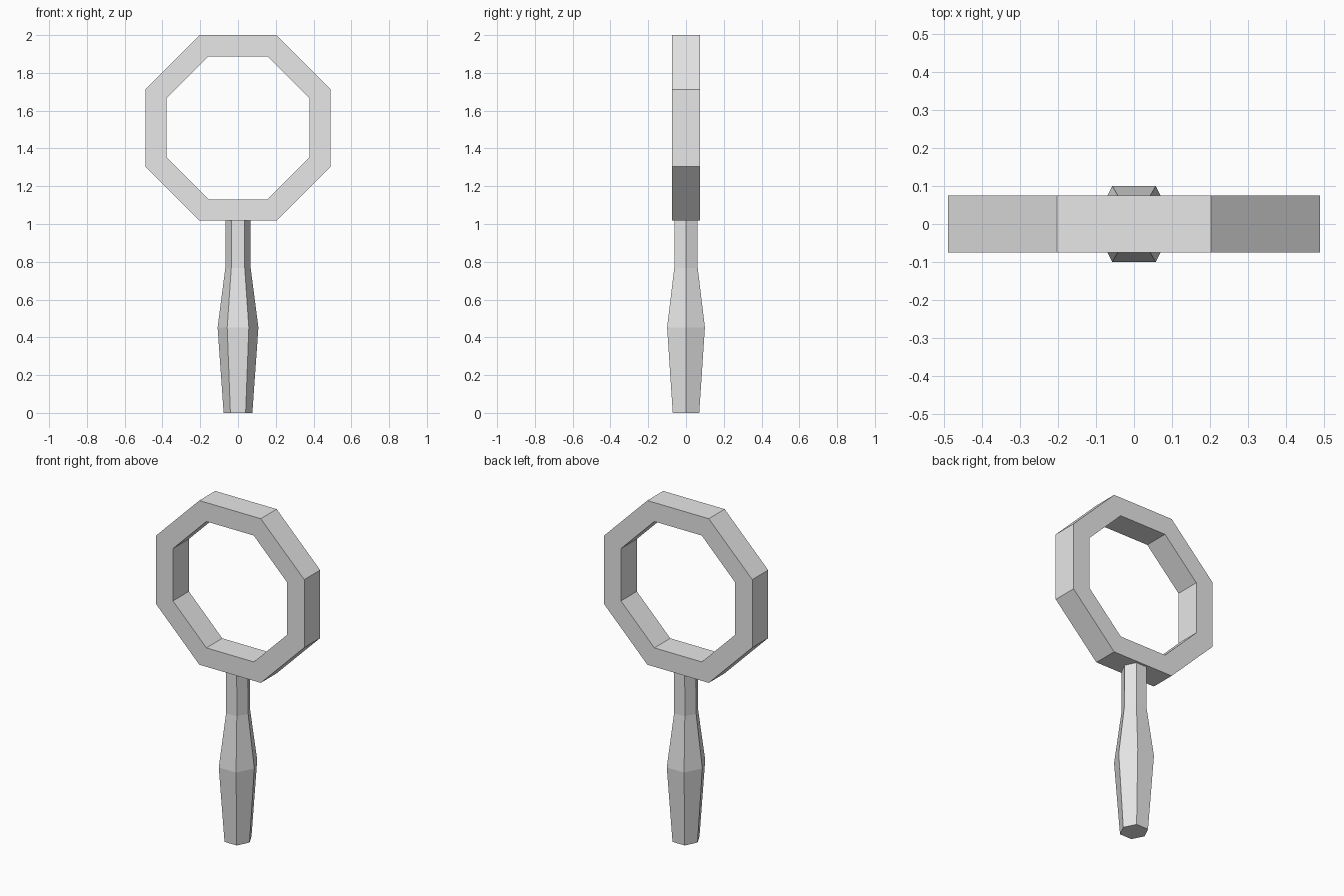
import bpy
import bmesh
from math import cos, sin, pi, radians

cube = bpy.data.objects.get("Cube")
if cube:
    bpy.data.objects.remove(cube, do_unlink=True)

grey = bpy.data.materials.new("plain_grey")
grey.use_nodes = True
grey.diffuse_color = (0.8, 0.8, 0.8, 1)
grey.node_tree.nodes["Principled BSDF"].inputs["Base Color"].default_value = (0.8, 0.8, 0.8, 1)


def finish(name, bm):
    bmesh.ops.recalc_face_normals(bm, faces=bm.faces)
    mesh = bpy.data.meshes.new(name)
    bm.to_mesh(mesh)
    bm.free()
    mesh.materials.append(grey)
    obj = bpy.data.objects.new(name, mesh)
    bpy.context.collection.objects.link(obj)
    return obj


def bridge(bm, a, b):
    n = len(a)
    for i in range(n):
        j = (i + 1) % n
        bm.faces.new((a[i], a[j], b[j], b[i]))


# Octagonal frame: four loops joined around a rectangular section
SIDES, CENTRE_Z, DEPTH = 8, 1.509, 0.075
OUTER, INNER = 0.491, 0.378  # distances to the flats


def octagon(bm, flat, y):
    r = flat / cos(pi / SIDES)
    angles = [2 * pi * (i + 0.5) / SIDES for i in range(SIDES)]
    return [bm.verts.new((r * cos(t), y, CENTRE_Z + r * sin(t))) for t in angles]


bm = bmesh.new()
section = [(OUTER, -DEPTH), (OUTER, DEPTH), (INNER, DEPTH), (INNER, -DEPTH)]
loops = [octagon(bm, flat, y) for flat, y in section]
for k in range(4):
    bridge(bm, loops[k], loops[(k + 1) % 4])
finish("octagonal_frame", bm)

# Six-sided handle: (height, half width, half depth)
profile = [(0, 0.076, 0.07), (0.452, 0.108, 0.1), (0.768, 0.067, 0.062), (1.018, 0.066, 0.062)]
bm = bmesh.new()
rings = []
for z, w, d in profile:
    rings.append([bm.verts.new((w * cos(i * pi / 3) * (1 if i % 3 == 0 else 1.06),
                                d * sin(i * pi / 3) / sin(pi / 3), z)) for i in range(6)])
for low, high in zip(rings, rings[1:]):
    bridge(bm, low, high)
bm.faces.new(rings[0])
bm.faces.new(rings[-1])
finish("handle", bm)
